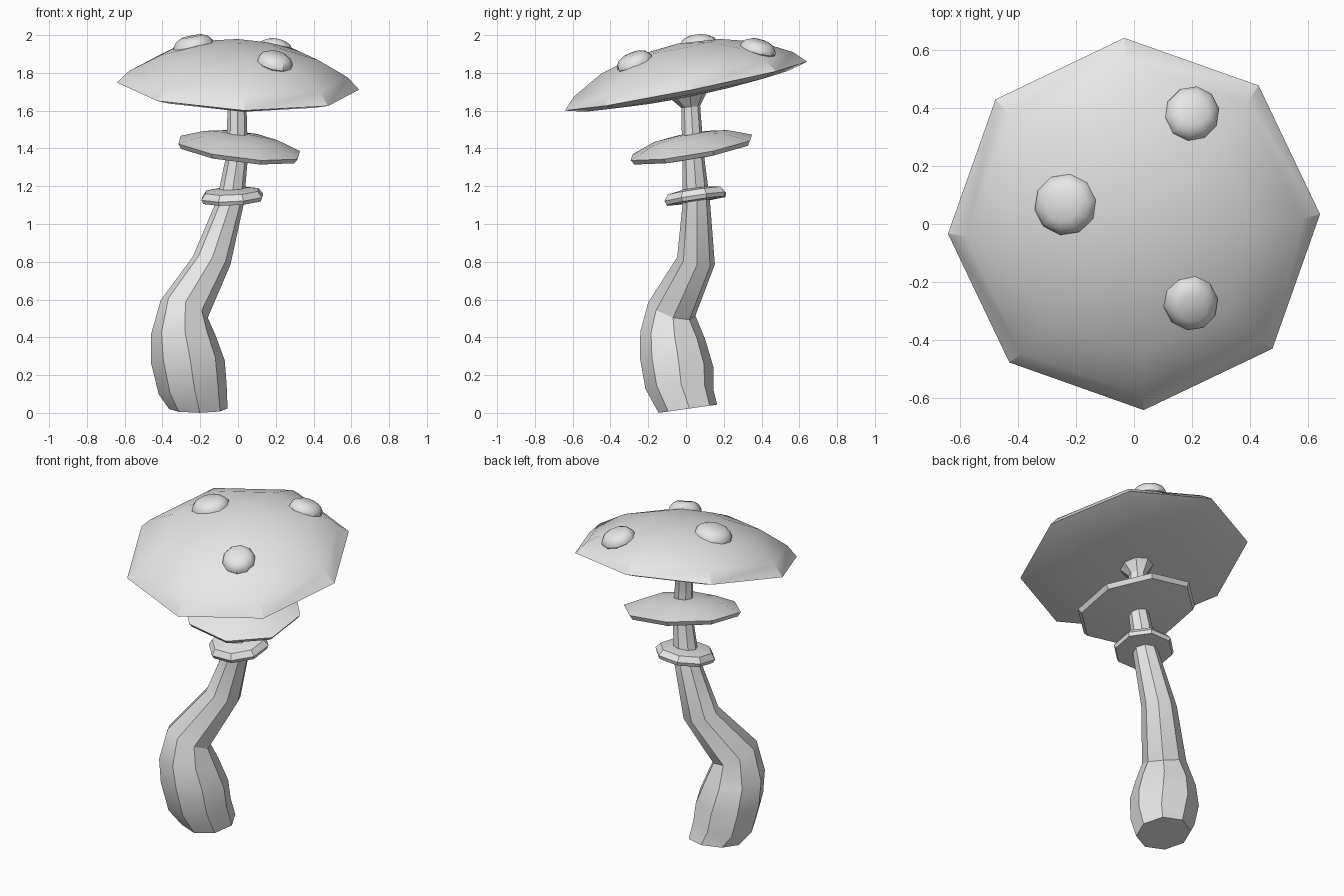
import bpy
import bmesh
from math import cos, sin, radians
from mathutils import Vector

cube = bpy.data.objects.get("Cube")
if cube:
    bpy.data.objects.remove(cube, do_unlink=True)

GREY = (0.8, 0.8, 0.8, 1.0)
grey = bpy.data.materials.new("plain_grey")
grey.use_nodes = True
grey.diffuse_color = GREY
shader = next(n for n in grey.node_tree.nodes if n.type == "BSDF_PRINCIPLED")
shader.inputs["Base Color"].default_value = GREY


def loft(name, rings, sides=8, turn=0.0):
    """Skin a stack of rings: (centre, radius, slope_x, slope_y)."""
    bm = bmesh.new()
    loops = []
    for centre, radius, sx, sy in rings:
        if radius == 0:
            loops.append([bm.verts.new(centre)])
            continue
        loop = []
        for i in range(sides):
            a = radians(turn + 360 * i / sides)
            dx, dy = radius * cos(a), radius * sin(a)
            loop.append(bm.verts.new(Vector(centre) + Vector((dx, dy, sx * dx + sy * dy))))
        loops.append(loop)
    for low, high in zip(loops, loops[1:]):
        for i in range(sides):
            j = (i + 1) % sides
            if len(high) == 1:
                bm.faces.new((low[i], low[j], high[0]))
            else:
                bm.faces.new((low[i], low[j], high[j], high[i]))
    for end in (loops[0], loops[-1]):
        if len(end) > 1:
            bm.faces.new(end)
    bmesh.ops.recalc_face_normals(bm, faces=bm.faces)
    mesh = bpy.data.meshes.new(name)
    bm.to_mesh(mesh)
    bm.free()
    mesh.materials.append(grey)
    obj = bpy.data.objects.new(name, mesh)
    bpy.context.collection.objects.link(obj)
    bpy.ops.object.select_all(action="DESELECT")
    obj.select_set(True)
    bpy.context.view_layer.objects.active = obj
    bpy.ops.object.shade_smooth_by_angle(angle=radians(30))
    return obj


def tilted_disc(name, centre, slope, profile, sides=8, turn=0.0):
    """Revolve a (radius, height) profile about a leaning axis."""
    sx, sy = slope
    axis = Vector((-sx, -sy, 1))
    rings = [(Vector(centre) + axis * h, r, sx, sy) for r, h in profile]
    return loft(name, rings, sides, turn)


# Bent stem with a bulbous foot and a flare below the cap
stem = [
    (-0.21, 0.01, 0.022, 0.155, 0.0, 0.14),
    (-0.24, -0.035, 0.125, 0.18, 0.15, 0.0),
    (-0.265, -0.05, 0.27, 0.195, 0.05, -0.13),
    (-0.29, -0.07, 0.41, 0.172, 0.0, -0.12),
    (-0.285, -0.075, 0.55, 0.125, -0.35, -0.3),
    (-0.14, 0.053, 0.805, 0.1, -0.2, -0.2),
    (-0.04, 0.055, 1.12, 0.072, -0.1, 0.0),
    (-0.005, 0.038, 1.36, 0.058, 0.0, 0.0),
    (-0.005, 0.025, 1.62, 0.05, 0.0, 0.1),
    (-0.005, 0.015, 1.685, 0.1, -0.04, 0.2),
]
loft("stem", [(p[:3], *p[3:]) for p in stem], turn=3)

# Collar and ruff around the stem
tilted_disc("lower_collar", (-0.03, 0.05, 1.14), (0.05, 0.15),
            [(0.06, -0.02), (0.165, -0.018), (0.174, 0.003),
             (0.15, 0.035), (0.05, 0.05)], turn=20)
tilted_disc("upper_ruff", (0.005, 0.03, 1.395), (-0.12, 0.17),
            [(0.05, -0.035), (0.2, -0.03), (0.325, -0.015), (0.342, 0.01),
             (0.21, 0.06), (0.05, 0.08)], turn=20)

# Broad domed cap
tilted_disc("cap", (0, 0, 1.73), (-0.04, 0.2),
            [(0.09, -0.055), (0.3, -0.045), (0.54, -0.027), (0.642, 0),
             (0.58, 0.063), (0.42, 0.15), (0.22, 0.205), (0, 0.225)], turn=3)

# Raised warts on the cap
wart = [(0.9, -0.15), (1.0, 0.0), (0.97, 0.17), (0.8, 0.38), (0.52, 0.52)]
for name, centre, slope, size in (
        ("left_back_wart", (0.2, 0.38, 1.92), (-0.2, -0.25), 0.094),
        ("left_front_wart", (0.195, -0.27, 1.85), (-0.2, 0.38), 0.094),
        ("right_wart", (-0.235, 0.068, 1.937), (0.2, 0.08), 0.108)):
    tilted_disc(name, centre, slope, [(r * size, h * size) for r, h in wart], 10, 9)
